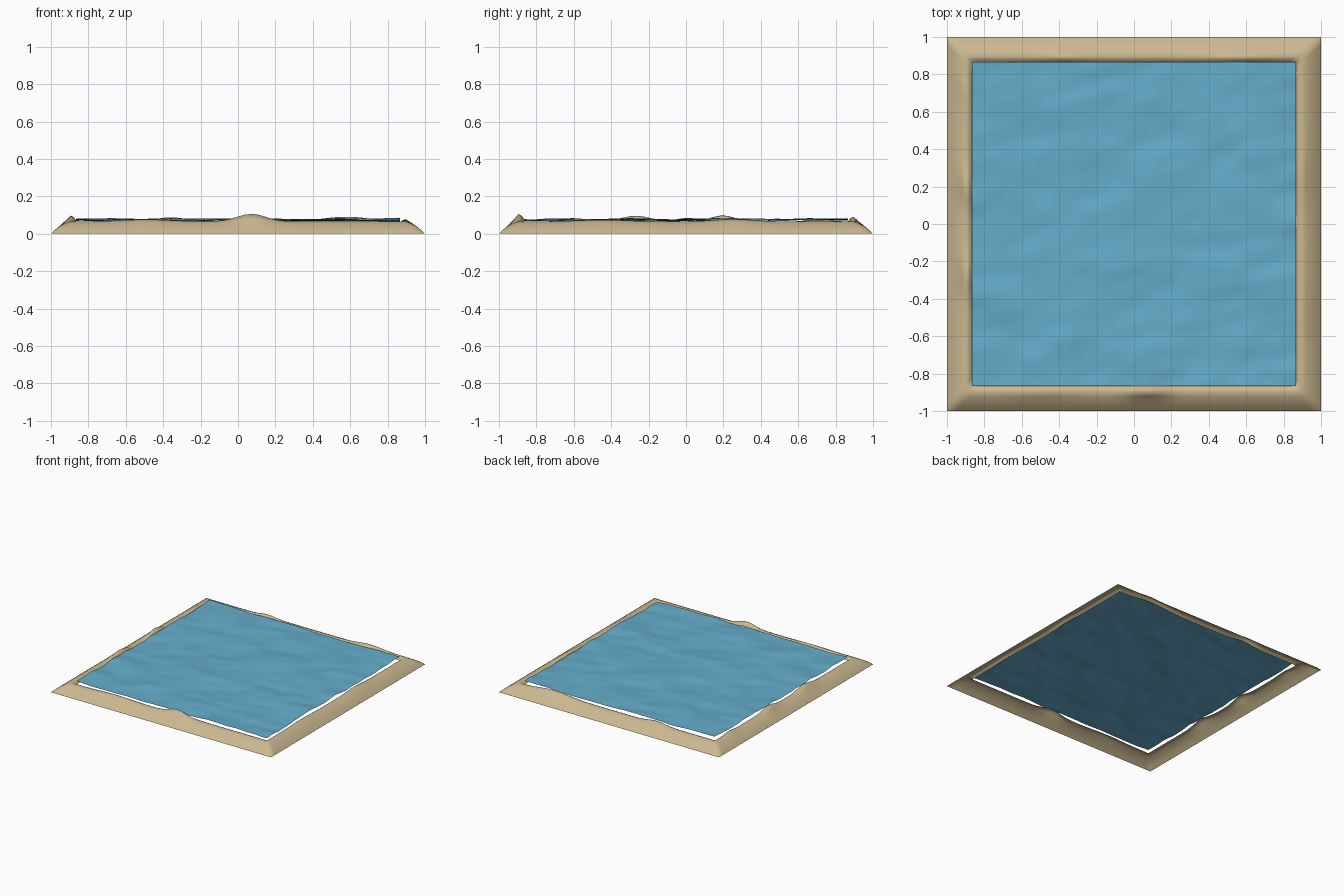
import bpy, bmesh, math
from mathutils import Vector, noise

if "Cube" in bpy.data.objects:
    bpy.data.objects.remove(bpy.data.objects["Cube"])


def gauss(u, c, w):
    return math.exp(-((u - c) / w) ** 2)


def finish(bm, name, color):
    me = bpy.data.meshes.new(name)
    bm.to_mesh(me)
    bm.free()
    mat = bpy.data.materials.new(name + "_mat")
    mat.diffuse_color = (*color, 1)
    mat.use_nodes = True
    mat.node_tree.nodes["Principled BSDF"].inputs["Base Color"].default_value = mat.diffuse_color
    me.materials.append(mat)
    ob = bpy.data.objects.new(name, me)
    bpy.context.collection.objects.link(ob)
    for p in me.polygons:
        p.use_smooth = True
    return ob


# Sand bank: mitred square rings following a mound profile, with lumps in the crest
# per side (front, right, back, left): lump centre, width, height along the side
LUMPS = [
    [(0.08, 0.12, 0.040), (-0.55, 0.2, 0.010)],
    [(0.28, 0.15, 0.012), (-0.5, 0.2, 0.008)],
    [(-0.65, 0.2, 0.025), (0.4, 0.12, 0.022)],
    [(0.3, 0.12, 0.030), (-0.22, 0.10, 0.032), (-0.8, 0.08, 0.012)],
]
# half-width, base height, share of the lump height
PROFILE = [(1.0, 0.0, 0), (0.975, 0.024, 0), (0.95, 0.042, 0.1),
           (0.92, 0.058, 0.45), (0.895, 0.066, 1.0), (0.88, 0.061, 0.9),
           (0.865, 0.047, 0.75)]
N = 48
bm = bmesh.new()
rings = []
for r, z, k in PROFILE:
    ring = []
    for side, lumps in enumerate(LUMPS):
        a = side * math.pi / 2
        for i in range(N):
            u = -1 + 2 * i / N
            fade = 1 - abs(u) ** 12
            h = sum(g * gauss(u, c, w) for c, w, g in lumps) * fade
            x, y = r * u, -r
            ring.append(bm.verts.new((x * math.cos(a) - y * math.sin(a),
                                      x * math.sin(a) + y * math.cos(a),
                                      z + k * h)))
    rings.append(ring)
for lo, hi in zip(rings, rings[1:]):
    n = len(lo)
    for i in range(n):
        j = (i + 1) % n
        bm.faces.new((lo[i], lo[j], hi[j], hi[i]))
finish(bm, "sand_bank", (0.60, 0.48, 0.28))

# Water: thin rippled sheet resting just above the inner edge of the bank
bm = bmesh.new()
bmesh.ops.create_grid(bm, x_segments=90, y_segments=90, size=0.865)
for v in bm.verts:
    x, y = v.co.x, v.co.y
    p = Vector((2.6 * x + 1.1 * y, 4.2 * y - 1.2 * x, 3.7))
    w = noise.noise(p) * 0.013 + noise.noise(p * 2.3) * 0.006
    v.co.z = 0.075 + max(-0.016, min(0.02, w))
finish(bm, "water_surface", (0.13, 0.42, 0.60))
